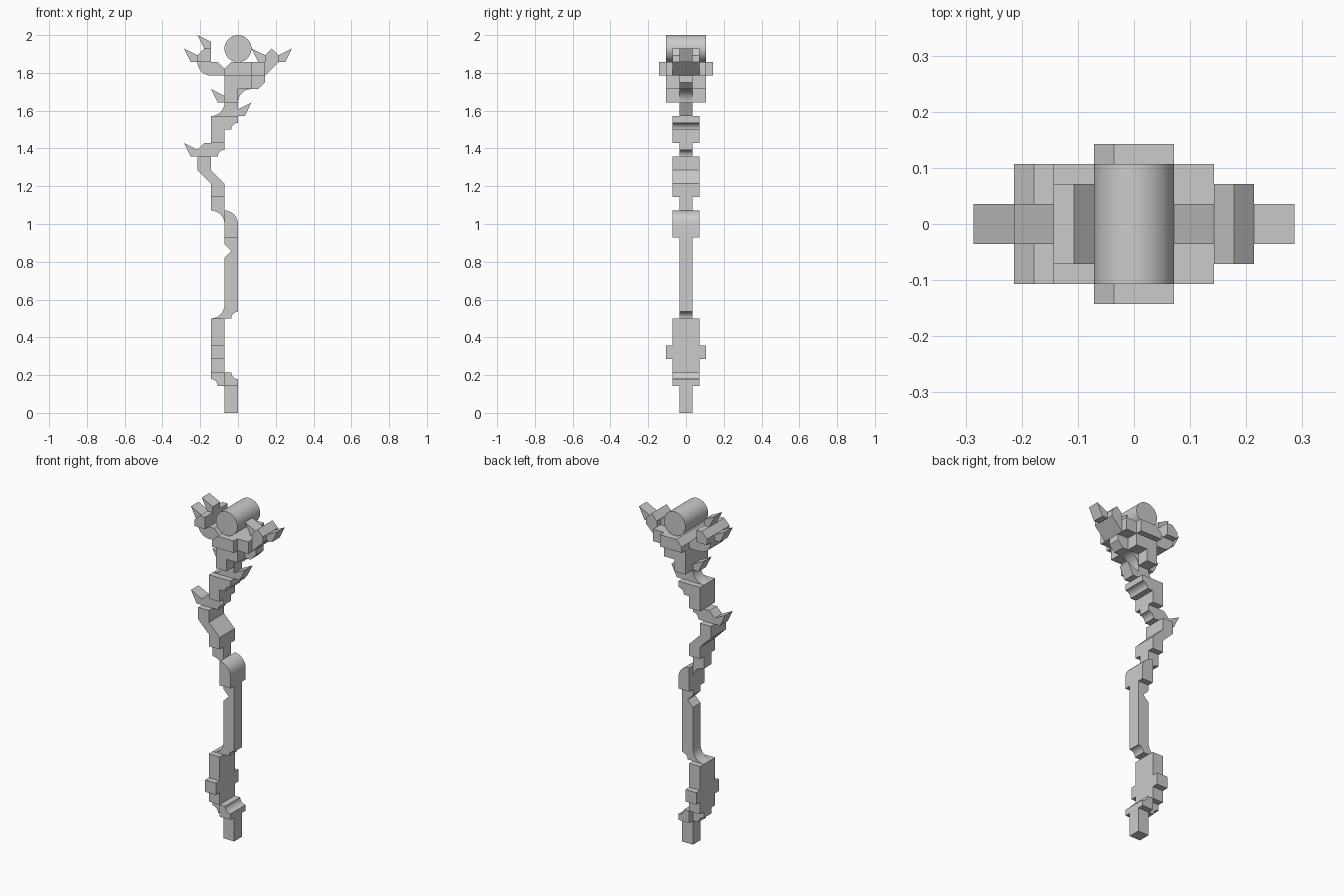
import bpy, bmesh, math

if "Cube" in bpy.data.objects:
    bpy.data.objects.remove(bpy.data.objects["Cube"])

U = 1 / 14  # modelling grid: the staff is 28 grid units tall


def prism(name, half, pts):
    """Extrude an (x, z) outline symmetrically along y."""
    bm = bmesh.new()
    front = [bm.verts.new((x * U, -half * U, z * U)) for x, z in pts]
    back = [bm.verts.new((x * U, half * U, z * U)) for x, z in pts]
    bm.faces.new(front)
    bm.faces.new(back[::-1])
    for i in range(len(pts)):
        j = (i + 1) % len(pts)
        bm.faces.new((front[i], back[i], back[j], front[j]))
    bmesh.ops.recalc_face_normals(bm, faces=bm.faces)
    me = bpy.data.meshes.new(name)
    bm.to_mesh(me)
    bm.free()
    for p in me.polygons:
        p.use_smooth = True
    me.set_sharp_from_angle(angle=math.radians(30))
    ob = bpy.data.objects.new(name, me)
    bpy.context.collection.objects.link(ob)
    return ob


def arc(cx, cz, r, a0, a1, n=8):
    return [(cx + r * math.cos(math.radians(a0 + (a1 - a0) * i / n)),
             cz + r * math.sin(math.radians(a0 + (a1 - a0) * i / n))) for i in range(n + 1)]


def block(name, half, x0, x1, z0, z1):
    return prism(name, half, [(x0, z0), (x1, z0), (x1, z1), (x0, z1)])


def spike(name, x, z, s):
    """Thorn pointing up and out towards side s."""
    return prism(name, .5, [(x, z), (x + .5 * s, z), (x + s, z + 1), (x, z + .5)])


# Foot and lower grip
block("foot", .5, -1, 0, 0, 2)
prism("foot_collar", 1, [(-1, 2), (0, 2)] + arc(0, 3, .5, 270, 180) + [(-1, 3)])
prism("foot_bracket", .5, [(-1, 2), (-1, 3), (-2, 3)] + arc(-2, 2, .5, 90, 0))
block("lower_grip_base", 1, -2, -1, 3, 4)
block("lower_grip_band", 1.5, -2, -1, 4, 5)
block("lower_grip", 1, -2, -1, 5, 7)

# Shaft with a notch
prism("shaft_elbow", .5, arc(-2, 8, 1, 270, 360) + [(0, 8)] + arc(0, 7, .5, 90, 180))
prism("shaft", .5, [(-1, 8), (0, 8), (0, 13), (-1, 13), (-1, 12.5), (-.5, 12), (-1, 11.5)])
prism("shaft_cap", 1, [(-1, 13), (0, 13)] + arc(-1, 14, 1, 0, 90))

# Crooked middle
prism("middle_bracket", .5, [(-1, 15)] + arc(-2, 14, 1, 90, 0))
block("middle_neck", .5, -2, -1, 15, 16)
prism("middle_bend", 1, [(-2, 16), (-1, 16), (-1, 17), (-2, 18), (-2, 19),
                         (-3, 19), (-3, 18), (-2, 17)])
prism("branch", .5, [(-3, 19)] + arc(-1, 19, .5, 180, 90) +
      [(-1, 20), (-2.5, 20), (-3, 19.5)])
spike("branch_thorn", -3, 19, -1)
block("upper_grip", 1, -2, -1, 20, 22)
prism("upper_grip_step", 1, [(-1, 21)] + arc(0, 21, .5, 180, 90) + [(0, 22), (-1, 22)])

# Neck under the crown
prism("neck", .5, arc(-2, 23, 1, 270, 360) + [(0, 23), (0, 22)])
spike("neck_thorn_right", 0, 22, 1)
spike("neck_thorn_left", -1, 23, -1)
block("crown_stem", 1.5, -1, 0, 23, 25)
prism("stem_fillet", .5, [(0, 24)] + arc(1, 23, 1, 180, 90))
block("stem_side", 1.5, 0, 1, 24, 25)
prism("stem_chamfer", .5, [(1, 24), (1.5, 24), (2, 24.5), (2, 25), (1, 25)])

# Crown base
prism("crown_base", 2, [(-1, 25), (1, 25), (1, 26), (-.5, 26), (-1, 25.5)])
block("crown_right", 1.5, 1, 2, 25, 26)
prism("crown_right_arm", 1, [(2, 25), (3, 26), (3, 26.5), (2.5, 27), (2, 26.5)])
prism("crown_left", 1, [(-2, 25), (-1, 25), (-1, 25.5), (-1.5, 26), (-2, 26)])
prism("crown_left_curve", 1, [(-2, 26)] + arc(-2, 26, 1, 180, 270))
prism("crown_left_arm", 1.5, [(-3, 26), (-2, 26), (-2, 27), (-2.5, 27), (-3, 26.5)])

# Crown thorns
for i, (x, z, s) in enumerate([(3, 26, 1), (2, 26, -1), (-3, 26, -1), (-2, 27, -1)]):
    spike(f"crown_thorn_{i + 1}", x, z, s)

# Round core held by the crown
prism("core", 1.5, arc(0, 27, 1, 0, 360, 48)[:-1])
